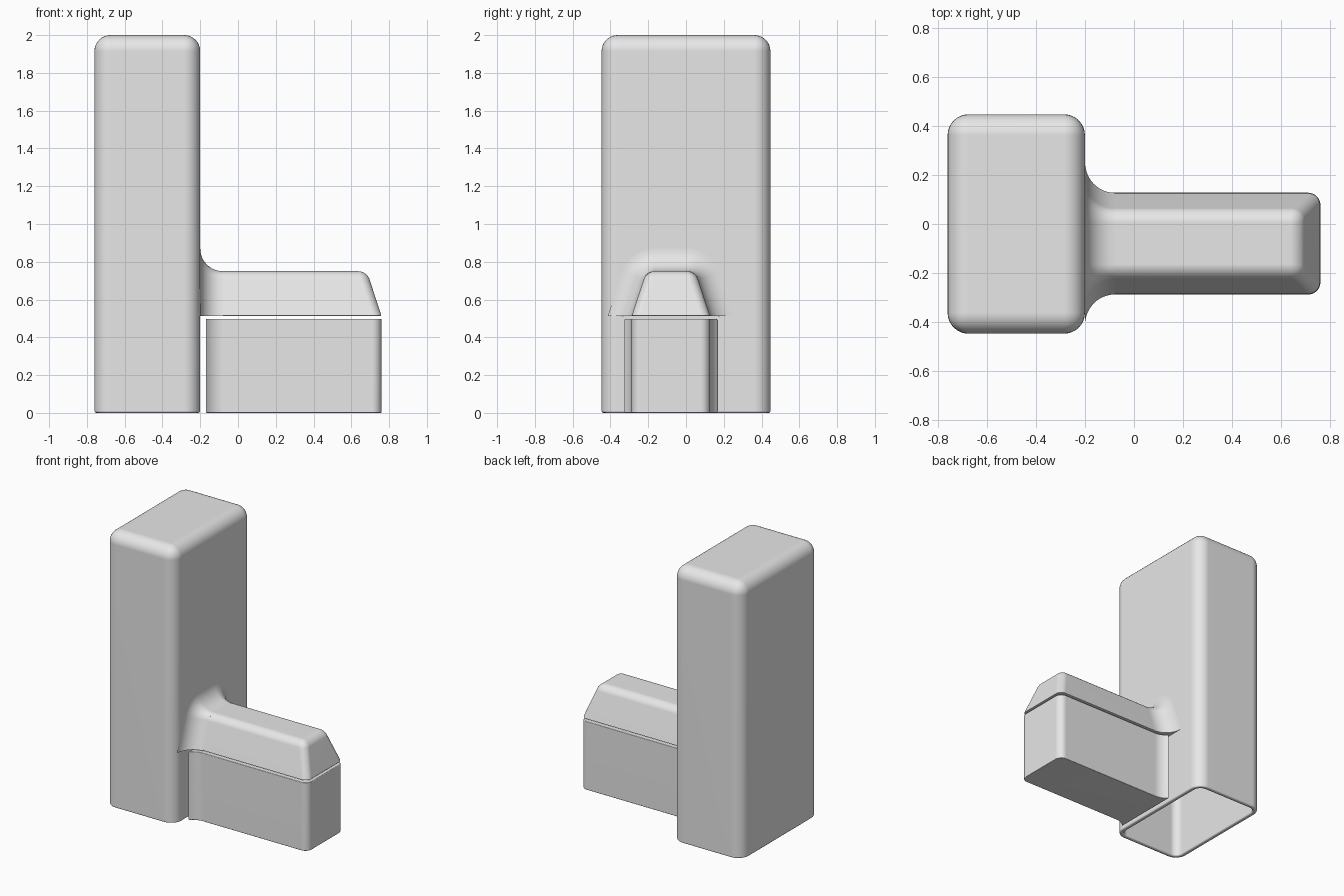
import bpy
import bmesh
from math import sin, cos, asin, atan, pi, radians, hypot

old = bpy.data.objects.get("Cube")
if old:
    bpy.data.objects.remove(old, do_unlink=True)

grey = bpy.data.materials.new("plain grey")
grey.use_nodes = True
grey.diffuse_color = (0.8, 0.8, 0.8, 1)
grey.node_tree.nodes["Principled BSDF"].inputs["Base Color"].default_value = (0.8, 0.8, 0.8, 1)

WALL_X, END_X = -0.2, 0.76      # tower face and arm end
ARM_Y, HALF = -0.08, 0.2075     # arm centre line and half width
LOW, TOP = 0.513, 0.75          # cap bottom and top
INSET = 0.078                   # slope of the cap sides
FILLET = 0.12                   # blend radius against the tower


def finish(name, bm, edge=0.0, wall=0.0):
    """Turn a bmesh into a smooth-shaded object with softened sharp edges."""
    bmesh.ops.recalc_face_normals(bm, faces=bm.faces)
    mesh = bpy.data.meshes.new(name)
    bm.to_mesh(mesh)
    bm.free()
    mesh.materials.append(grey)
    obj = bpy.data.objects.new(name, mesh)
    bpy.context.collection.objects.link(obj)
    if wall:
        shell = obj.modifiers.new("Shell", 'SOLIDIFY')
        shell.thickness, shell.offset = wall, -1
        shell.use_even_offset = True
    if edge:
        soft = obj.modifiers.new("Soft edges", 'BEVEL')
        soft.width, soft.segments = edge, 2
        soft.limit_method, soft.angle_limit = 'ANGLE', radians(40)
    bpy.ops.object.select_all(action='DESELECT')
    obj.select_set(True)
    bpy.context.view_layer.objects.active = obj
    if obj.modifiers:
        bpy.ops.object.convert(target='MESH')
    bpy.ops.object.shade_smooth_by_angle(angle=radians(50))
    weighted = obj.modifiers.new("Weighted normals", 'WEIGHTED_NORMAL')
    weighted.keep_sharp = True
    return obj


def box(x0, x1, y0, y1, z0, z1, inset=0.0):
    """Box whose top is drawn in at the +x end and both y sides."""
    bm = bmesh.new()
    bmesh.ops.create_cube(bm, size=1)
    for v in bm.verts:
        up = v.co.z > 0
        d = inset if up else 0
        v.co.x = x1 - d if v.co.x > 0 else x0
        v.co.y = y1 - d if v.co.y > 0 else y0 + d
        v.co.z = z1 if up else z0
    return bm


def round_edges(bm, width, keep):
    edges = [e for e in bm.edges if keep(*(v.co for v in e.verts))]
    bmesh.ops.bevel(bm, geom=edges, offset=width, offset_type='OFFSET',
                    segments=8, profile=0.5, affect='EDGES')


def loft(sections):
    """Skin a list of closed point rings and cap both ends."""
    bm = bmesh.new()
    rings = [[bm.verts.new(p) for p in s] for s in sections]
    n = len(rings[0])
    for a, b in zip(rings, rings[1:]):
        for i in range(n):
            j = (i + 1) % n
            bm.faces.new((a[i], a[j], b[j], b[i]))
    bm.faces.new(rings[0])
    bm.faces.new(rings[-1])
    return bm


# Tower: hollow rounded shell, open underneath
bm = box(-0.76, WALL_X, -0.447, 0.447, 0, 2)
round_edges(bm, 0.085, lambda a, b: max(a.z, b.z) > 1)
floor = [f for f in bm.faces if f.calc_center_median().z < 0.001]
bmesh.ops.delete(bm, geom=floor, context='FACES_ONLY')
finish("tower_shell", bm, edge=0.01, wall=0.032)

# Arm base: flared next to the tower, rounded at the far end
BASE_X, CORNER = -0.17, 0.05
start = asin(1 - (BASE_X - WALL_X) / FILLET)
half = []
for i in range(9):
    t = start * (1 - i / 8)
    half.append((WALL_X + FILLET * (1 - sin(t)), HALF + FILLET * (1 - cos(t))))
for i in range(9):
    t = pi / 2 * (1 - i / 8)
    half.append((END_X - CORNER * (1 - cos(t)), HALF - CORNER * (1 - sin(t))))
outline = half + [(x, -y) for x, y in reversed(half)]
bm = loft([[(x, ARM_Y + y, z) for x, y in outline] for z in (0, 0.498)])
finish("arm_base", bm, edge=0.012)

# Arm cap: sloping sides and far end with rounded edges
bm = box(WALL_X - 0.01, END_X, ARM_Y - HALF, ARM_Y + HALF, LOW, TOP, INSET)
ROUND = 0.045
round_edges(bm, ROUND, lambda a, b: max(a.z, b.z) > TOP - 0.01 and max(a.x, b.x) > 0)
finish("arm_cap", bm, edge=0.008)

# Cap blend: concave sweep from the cap out to the tower face
slope = INSET / (TOP - LOW)
stretch = hypot(1, slope)
tilt = atan(slope)
radius = ROUND * (stretch + slope)
centre_z = TOP - radius
centre_y = HALF - slope * (centre_z - LOW) - radius * stretch


def cap_section(x, grow):
    """Cap cross-section pushed outward by a distance."""
    side = [(HALF + grow * stretch, LOW)]
    for i in range(9):
        t = tilt + (pi / 2 - tilt) * i / 8
        side.append((centre_y + (radius + grow) * cos(t),
                     centre_z + (radius + grow) * sin(t)))
    side[-1] = (max(side[-1][0], 0.01), side[-1][1])
    ring = side + [(-y, z) for y, z in reversed(side)]
    return [(x, ARM_Y + y, z) for y, z in ring]


sections = []
for i in range(13):
    t = pi / 2 * i / 12
    sections.append(cap_section(WALL_X + FILLET * (1 - sin(t)), FILLET * (1 - cos(t))))
finish("cap_blend", loft(sections))
